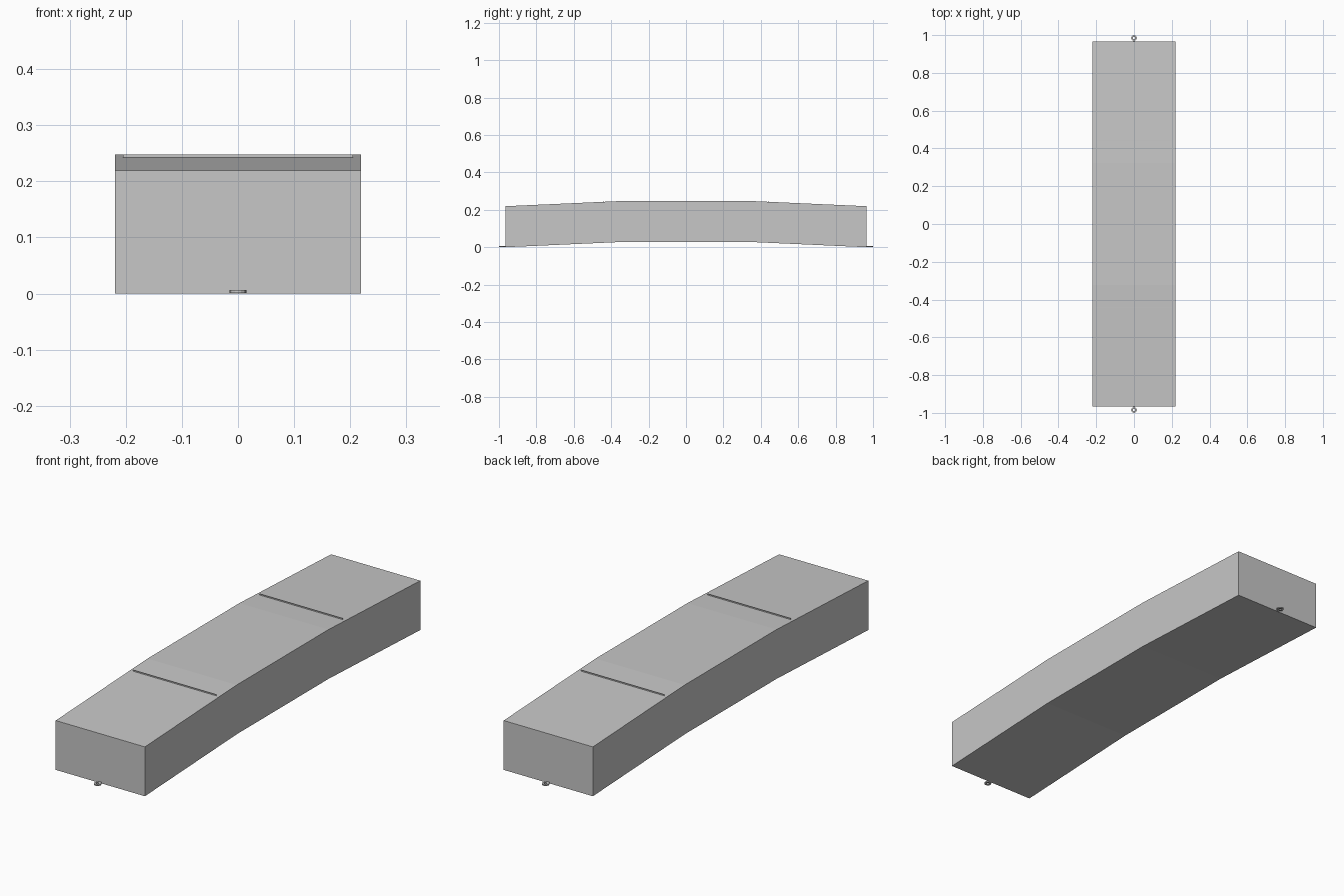
import bpy
import bmesh
from math import cos, sin, tau

cube = bpy.data.objects.get("Cube")
if cube:
    bpy.data.objects.remove(cube, do_unlink=True)

# Single flat material
GREY = (0.57, 0.57, 0.57, 1)
grey = bpy.data.materials.new("plain_grey")
grey.use_nodes = True
grey.diffuse_color = GREY
grey.node_tree.nodes["Principled BSDF"].inputs["Base Color"].default_value = GREY

HALF_W, HALF_L, BEND = 0.219, 0.966, 0.322
HEIGHT, RISE = 0.219, 0.029


def finish(name, bm):
    bmesh.ops.recalc_face_normals(bm, faces=bm.faces)
    mesh = bpy.data.meshes.new(name)
    bm.to_mesh(mesh)
    bm.free()
    mesh.materials.append(grey)
    obj = bpy.data.objects.new(name, mesh)
    bpy.context.collection.objects.link(obj)
    return obj


def box(name, center, size):
    bm = bmesh.new()
    bmesh.ops.create_cube(bm, size=1)
    bmesh.ops.scale(bm, vec=size, verts=bm.verts)
    bmesh.ops.translate(bm, vec=center, verts=bm.verts)
    return finish(name, bm)


# Arched slab: three straight sections, raised in the middle
bm = bmesh.new()
stations = [(-HALF_L, 0), (-BEND, RISE), (BEND, RISE), (HALF_L, 0)]
rings = []
for y, z in stations:
    corners = [(-HALF_W, z), (HALF_W, z), (HALF_W, z + HEIGHT), (-HALF_W, z + HEIGHT)]
    rings.append([bm.verts.new((x, y, h)) for x, h in corners])
for a, b in zip(rings, rings[1:]):
    for i in range(4):
        j = (i + 1) % 4
        bm.faces.new((a[i], a[j], b[j], b[i]))
bm.faces.new(rings[0])
bm.faces.new(rings[-1])
finish("arched_body", bm)


def eyelet(name, y, outer, inner, z0, z1, sides=16):
    """Flat washer with a round hole."""
    bm = bmesh.new()
    loops = []
    for r, z in ((outer, z0), (outer, z1), (inner, z1), (inner, z0)):
        loops.append([bm.verts.new((r * cos(tau * k / sides), y + r * sin(tau * k / sides), z))
                      for k in range(sides)])
    for n in range(4):
        a, b = loops[n], loops[(n + 1) % 4]
        for k in range(sides):
            m = (k + 1) % sides
            bm.faces.new((a[k], a[m], b[m], b[k]))
    return finish(name, bm)


# Matching details on both ends
for side, s in (("front", -1), ("back", 1)):
    # Thin upright strip across the sloping top
    box(side + "_cross_strip", (0, s * 0.443, 0.2445), (0.41, 0.002, 0.007))
    # Coupling tab and eyelet at the base
    box(side + "_coupling_tab", (0, s * 0.967, 0.0035), (0.012, 0.012, 0.005))
    eyelet(side + "_coupling_eyelet", s * 0.985, 0.015, 0.006, 0.001, 0.006)
